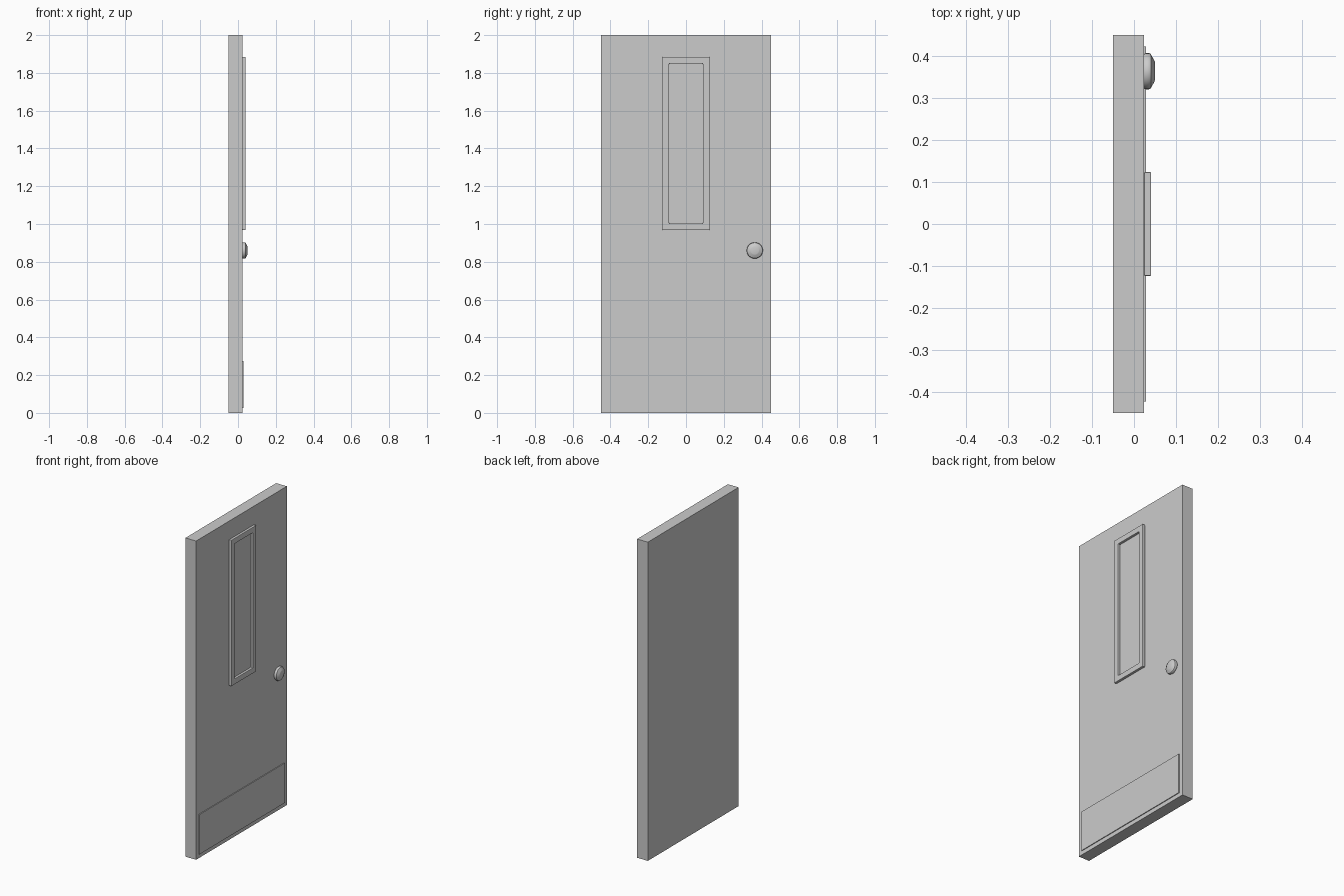
import bpy, bmesh, math

if "Cube" in bpy.data.objects:
    bpy.data.objects.remove(bpy.data.objects["Cube"])

FACE = 0.024  # x of the door's main face


def finish(name, bm, bevel=0.0, segments=2):
    bmesh.ops.recalc_face_normals(bm, faces=bm.faces)
    mesh = bpy.data.meshes.new(name)
    bm.to_mesh(mesh)
    bm.free()
    ob = bpy.data.objects.new(name, mesh)
    bpy.context.collection.objects.link(ob)
    if bevel:
        mod = ob.modifiers.new("Bevel", 'BEVEL')
        mod.width = bevel
        mod.segments = segments
        mod.limit_method = 'ANGLE'
    return ob


def box(name, lo, hi, bevel=0.0):
    bm = bmesh.new()
    bmesh.ops.create_cube(bm, size=1)
    for v in bm.verts:
        v.co = [(a + b) / 2 + c * (b - a) for a, b, c in zip(lo, hi, v.co)]
    return finish(name, bm, bevel)


# Door slab and kick plate
box("door_slab", (-0.05, -0.45, 0), (FACE, 0.45, 2))
box("kick_plate", (FACE - 0.002, -0.423, 0.025), (0.029, 0.423, 0.275))

# Window pane and its mitred raised frame
box("window_pane", (FACE - 0.002, -0.095, 1.0), (FACE + 0.002, 0.095, 1.855))
bm = bmesh.new()
half_w, z0, z1, border = 0.124, 0.968, 1.885, 0.035
loops = []
for x, inset in ((FACE, 0), (0.041, 0), (0.041, border), (FACE, border)):
    w, a, b = half_w - inset, z0 + inset, z1 - inset
    loops.append([bm.verts.new((x, y, z))
                  for y, z in ((-w, a), (w, a), (w, b), (-w, b))])
for k in range(4):
    r, s = loops[k], loops[(k + 1) % 4]
    for i in range(4):
        j = (i + 1) % 4
        bm.faces.new((r[i], r[j], s[j], s[i]))
finish("window_frame", bm, 0.003)

# Round knob: flat-fronted disc with a chamfered rim
bm = bmesh.new()
profile = [(FACE, 0.0), (FACE, 0.041), (0.028, 0.043), (0.036, 0.043),
           (0.040, 0.041), (0.049, 0.024), (0.050, 0.021), (0.050, 0.0)]
pts = [bm.verts.new((x, r, 0)) for x, r in profile]
edges = [bm.edges.new(p) for p in zip(pts, pts[1:])]
bmesh.ops.spin(bm, geom=pts + edges, cent=(0, 0, 0), axis=(1, 0, 0),
               angle=math.tau, steps=32, use_merge=True)
bmesh.ops.remove_doubles(bm, verts=bm.verts, dist=1e-5)
knob = finish("door_knob", bm)
knob.location = (0, 0.364, 0.86)
bpy.context.view_layer.objects.active = knob
knob.select_set(True)
bpy.ops.object.shade_smooth_by_angle(angle=math.radians(35))
